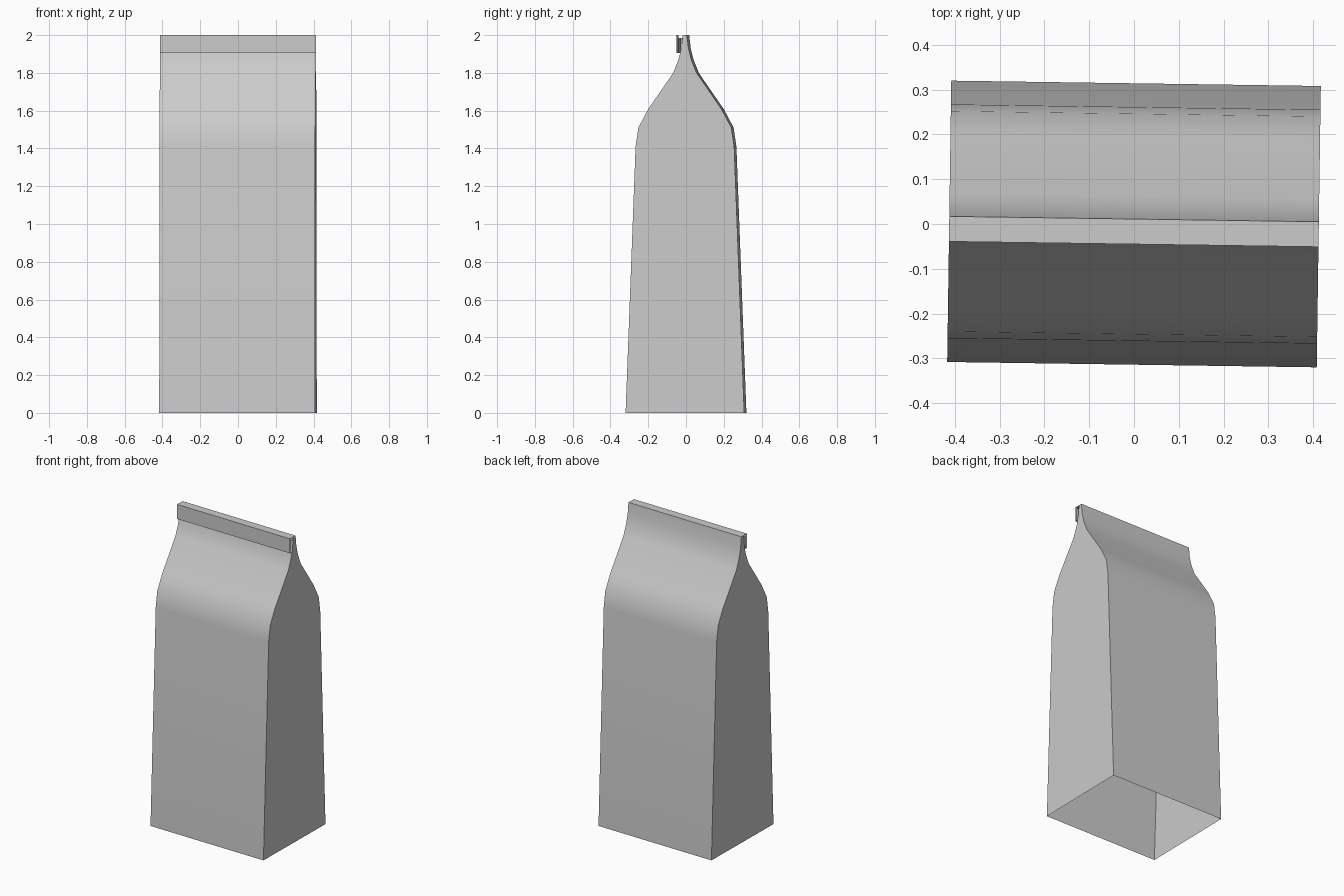
import bpy, bmesh, math

if "Cube" in bpy.data.objects:
    bpy.data.objects.remove(bpy.data.objects["Cube"])

HALF_W = 0.4125      # half width of the bag
TURN = -0.0145       # the bag stands very slightly turned


def finish(name, bm, angle):
    bmesh.ops.remove_doubles(bm, verts=bm.verts, dist=1e-5)
    me = bpy.data.meshes.new(name)
    bm.to_mesh(me)
    bm.free()
    ob = bpy.data.objects.new(name, me)
    ob.rotation_euler.z = TURN
    bpy.context.collection.objects.link(ob)
    bpy.ops.object.select_all(action='DESELECT')
    bpy.context.view_layer.objects.active = ob
    ob.select_set(True)
    bpy.ops.object.shade_smooth_by_angle(angle=math.radians(angle))
    return ob


# Paper bag: stacked rectangles (half depth, height), open at the bottom
levels = [(0.314, 0), (0.261, 1.41), (0.246, 1.51), (0.196, 1.605),
          (0.062, 1.80), (0.034, 1.87), (0.019, 1.93), (0.011, 2.0)]
bm = bmesh.new()
rings = [[bm.verts.new((sx * HALF_W, sy * d, z))
          for sx, sy in ((-1, -1), (1, -1), (1, 1), (-1, 1))]
         for d, z in levels]
for low, high in zip(rings, rings[1:]):
    for i in range(4):
        j = (i + 1) % 4
        bm.faces.new((low[i], low[j], high[j], high[i]))
bm.faces.new(rings[-1])
finish("paper_bag", bm, 40)

# Folded strip hanging over the front of the top edge, hollow at its ends
profile = [(-0.011, 2.0), (-0.045, 2.0), (-0.045, 1.905), (-0.033, 1.905),
           (-0.033, 1.985), (-0.019, 1.985), (-0.019, 1.93)]
bm = bmesh.new()
pairs = [[bm.verts.new((x, y, z)) for x in (-HALF_W, HALF_W)] for y, z in profile]
for a, b in zip(pairs, pairs[1:]):
    bm.faces.new((a[0], b[0], b[1], a[1]))
finish("folded_top_strip", bm, 40)
